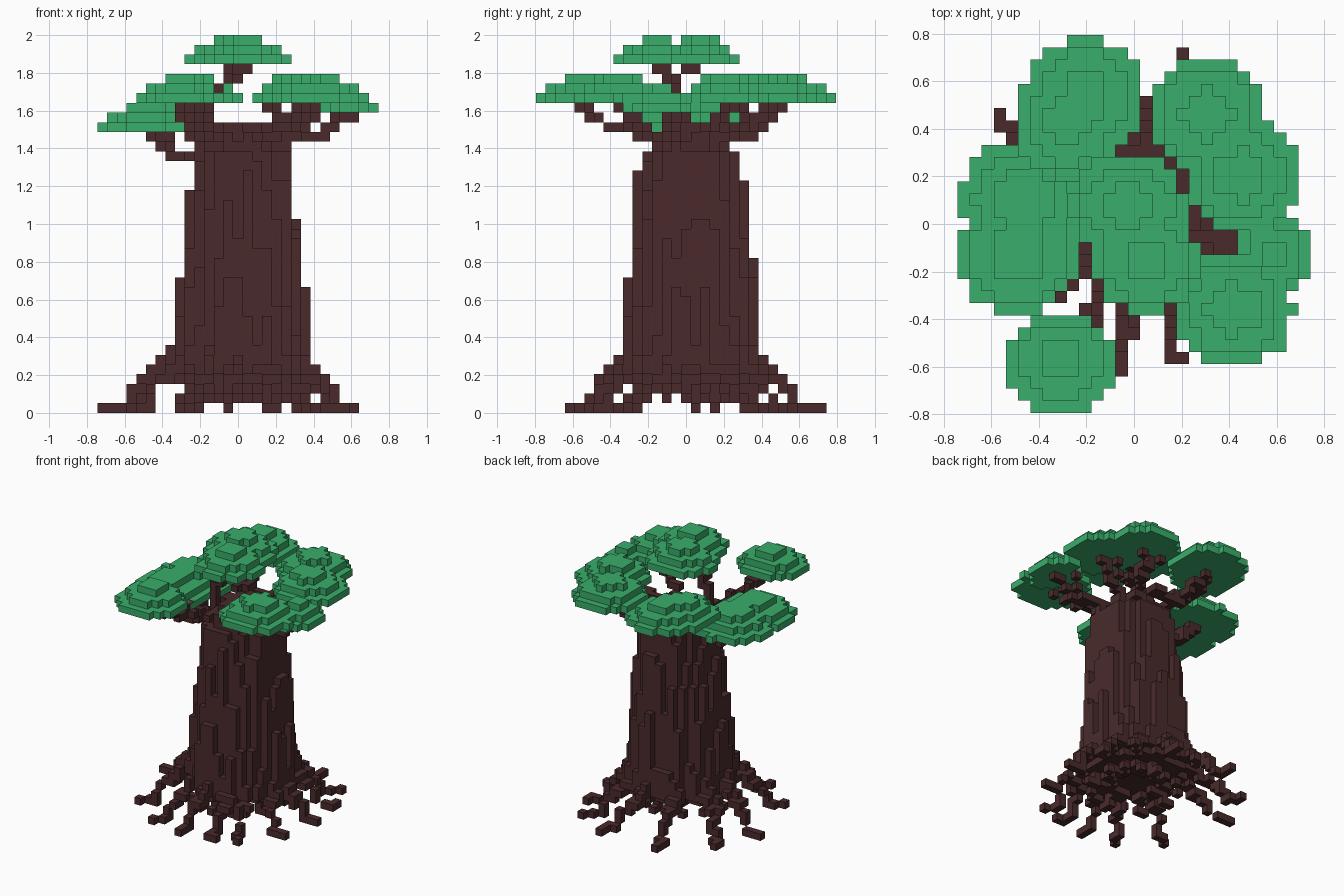
import bpy, bmesh, math, random
from mathutils import Vector

if "Cube" in bpy.data.objects:
    bpy.data.objects.remove(bpy.data.objects["Cube"])

random.seed(4)
BLOCK = 2 / 39  # edge of one block


def material(name, red, green, blue):
    mat = bpy.data.materials.new(name)
    mat.use_nodes = True
    colour = (red, green, blue, 1)
    mat.diffuse_color = colour
    mat.node_tree.nodes["Principled BSDF"].inputs["Base Color"].default_value = colour
    return mat


bark = material("dark bark", 0.067, 0.023, 0.024)
leaf = material("leaf green", 0.042, 0.42, 0.145)


def build(name, cells, mat):
    """Outer skin of a set of blocks, with flat neighbours merged."""
    bm = bmesh.new()
    shift = Vector((0, 0, 0.5))
    for cell in sorted(cells):
        centre = Vector(cell) + shift
        for axis in range(3):
            for sign in (-1, 1):
                normal = Vector.Fill(3, 0)
                normal[axis] = sign
                if tuple(int(c) for c in Vector(cell) + normal) in cells:
                    continue
                across = Vector((normal.y, normal.z, normal.x))
                along = normal.cross(across)
                middle = centre + normal / 2
                corners = (-across - along, across - along, across + along, along - across)
                bm.faces.new([bm.verts.new((middle + c / 2) * BLOCK) for c in corners])
    bmesh.ops.remove_doubles(bm, verts=bm.verts[:], dist=BLOCK / 10)
    bmesh.ops.dissolve_limit(bm, angle_limit=0.01, verts=bm.verts[:], edges=bm.edges[:])
    mesh = bpy.data.meshes.new(name)
    bm.to_mesh(mesh)
    bm.free()
    mesh.materials.append(mat)
    bpy.context.collection.objects.link(bpy.data.objects.new(name, mesh))


def polar(angle, radius, height, sideways=0):
    """Point at a distance from the trunk axis, optionally shifted sideways."""
    c, s = math.cos(angle), math.sin(angle)
    return Vector((c * radius - s * sideways, s * radius + c * sideways, height))


def path(*points):
    """Blocks along a bent line."""
    cells = set()
    for start, end in zip(points, points[1:]):
        start, end = Vector(start), Vector(end)
        steps = math.ceil((end - start).length * 1.4)
        for step in range(steps + 1):
            spot = start.lerp(end, step / steps)
            cells.add(tuple(math.floor(c + 0.5) for c in spot))
    return cells


def lobe(x, y, width, depth, base):
    """Three stacked shrinking ovals."""
    cells = set()
    for layer, cut in enumerate((0, 1.1, 2.7)):
        for i in range(-14, 15):
            for j in range(-15, 16):
                if math.hypot((i - x) / (width - cut), (j - y) / (depth - cut)) <= 1:
                    cells.add((i, j, base + layer))
    return cells


def branch(x, y, base):
    """Limb from the trunk top up into a pad, with one forked twig."""
    angle, reach = math.atan2(y, x), math.hypot(x, y)
    elbow = polar(angle, reach * 0.7, base - 3)
    limb = path(polar(angle, 3, base - 4), elbow, (x, y, base - 1))
    return limb | path(elbow, polar(angle, reach * 0.85, base - 1, 2))


# Trunk: ragged upright columns, shorter toward the outside, drawn in at the top
trunk = set()
for i in range(-8, 10):
    for j in range(-8, 10):
        distance = math.hypot(i - 0.5, j - 0.5) + random.uniform(-0.45, 0.45)
        foot = 3 if distance < 6.3 else 4
        for k in range(foot, 30):
            shoulder = max(0, k - 26) * 0.6
            if distance <= 7.6 - k / 10 - shoulder:
                trunk.add((i, j, k))
build("trunk", trunk, bark)

# Roots: two blocks wide at the trunk, one at the tip, longest at the back
directions = (168, 143, 111, 74, 51, 30, 5, -27, -55, -72, -95, -117, -148)
for number, degrees in enumerate(directions):
    angle = math.radians(degrees)
    length = 13.1 + 1.4 * math.cos(angle - math.radians(120))
    bend = random.uniform(-0.7, 0.7)
    knee = polar(angle, length * 0.72, 2.6, bend)
    root = path(polar(angle, 5, 5.6), knee, polar(angle, length - 2, 0.4),
                polar(angle, length, 0))
    root |= path(polar(angle, 6, 6, 1), polar(angle, length * 0.72, 2.6, bend + 0.8))
    root |= path(polar(angle, 2, 3), polar(angle, 6, 1, 1))  # rootlet under the trunk
    build(f"root_{number + 1}", root, bark)

# Foliage pads: each lobe is x, y, width, depth, base layer
pads = {
    "crown": [(-0.5, 1.5, 4.8, 4.3, 36), (1, -3, 4.4, 4.4, 36)],
    "back_right": [(-4, 10.4, 4.7, 5, 32), (-5.3, 8.5, 4.5, 4.7, 32)],
    "right": [(-9.5, -2.5, 4.9, 5.1, 29), (-9, 2, 5.2, 5, 29)],
    "front_right": [(-6, -11.3, 4.6, 4.3, 32)],
    "front_left": [(8.2, -7, 4.9, 4.8, 32), (11.5, -2.5, 3.4, 3.6, 31)],
    "back_left": [(6, 9, 4.9, 4.9, 32), (8.8, 4, 4.8, 4.8, 32)],
}
for place, lobes in pads.items():
    foliage, limbs = set(), set()
    for x, y, width, depth, base in lobes:
        foliage |= lobe(x, y, width, depth, base)
        if place != "crown":
            limbs |= branch(x, y, base)
    build(place + "_foliage", foliage, leaf)
    if limbs:
        build(place + "_branch", limbs, bark)

# Crooked limb that carries the crown
fork = Vector((-1, -2, 34))
crown_limb = path((-3, -1, 28), (-3, -1, 31), fork, (-1, -3, 35)) | path(fork, (1, 1, 35))
build("crown_branch", crown_limb, bark)

# Stubby limbs on the rim of the trunk
build("back_stub", path((-3, 6, 28), (2, 6, 28), (1, 7, 28)), bark)
build("front_stub", path((-4, -3, 28), (-6, -6, 29), (-6, -6, 31)), bark)
